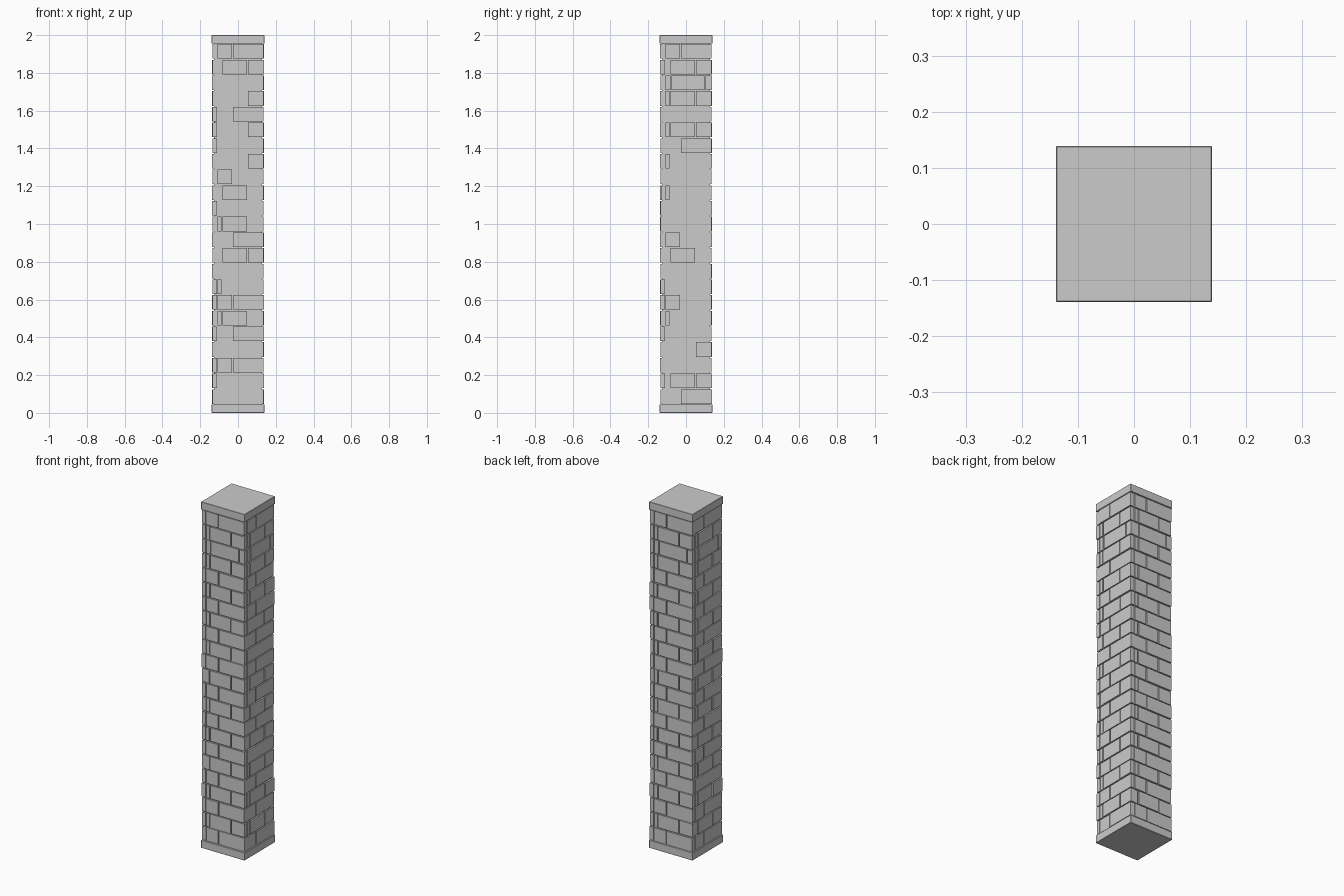
import bpy, bmesh, math, random
from mathutils import Matrix, Vector

if "Cube" in bpy.data.objects:
    bpy.data.objects.remove(bpy.data.objects["Cube"])

random.seed(4)
ROWS, Z0, Z1 = 23, 0.045, 1.955
H = (Z1 - Z0) / ROWS
GAP = 0.003            # half of a mortar joint
LEFT, RIGHT = -0.111, 0.1355


def add_box(bm, lo, hi, rot=Matrix()):
    lo, hi = Vector(lo), Vector(hi)
    size = hi - lo
    m = rot @ Matrix.Translation((lo + hi) / 2) @ Matrix.Diagonal((*size, 1))
    bmesh.ops.create_cube(bm, size=1, matrix=m)


def finish(bm, name):
    mesh = bpy.data.meshes.new(name)
    bm.to_mesh(mesh)
    bm.free()
    obj = bpy.data.objects.new(name, mesh)
    bpy.context.collection.objects.link(obj)
    return obj


def slab(name, half, lo, hi):
    bm = bmesh.new()
    add_box(bm, (-half, -half, lo), (half, half, hi))
    bmesh.ops.bevel(bm, geom=bm.edges[:], offset=0.0015, segments=1, affect='EDGES')
    return finish(bm, name)


# Base, capstone and the mortar core behind the bricks
slab("base_slab", 0.139, 0, Z0)
slab("cap_slab", 0.139, Z1, 2.0)
bm = bmesh.new()
add_box(bm, (-0.128, -0.128, 0.02), (0.128, 0.128, 1.98))
finish(bm, "mortar_core")

# Courses: alternating joints, each face's bricks lapping the next corner
for side, name in enumerate(("front", "right", "back", "left")):
    rot = Matrix.Rotation(side * math.pi / 2, 4, 'Z')
    bm = bmesh.new()
    for row in range(ROWS):
        joints = [-0.03] if row % 2 == 0 else [-0.085, 0.05]
        if row == 20:
            joints = [-0.08, 0.1]
        xs = [LEFT] + joints + [RIGHT + GAP]
        lo, hi = Z0 + row * H + GAP, Z0 + (row + 1) * H - GAP
        for a, b in zip(xs, xs[1:]):
            face = random.uniform(0.1335, 0.1375)
            end = b - GAP
            if b > RIGHT:
                end += random.uniform(-0.0015, 0.0015)
            add_box(bm, (a + GAP, -face, lo), (end, -0.112, hi), rot)
    finish(bm, name + "_bricks")
